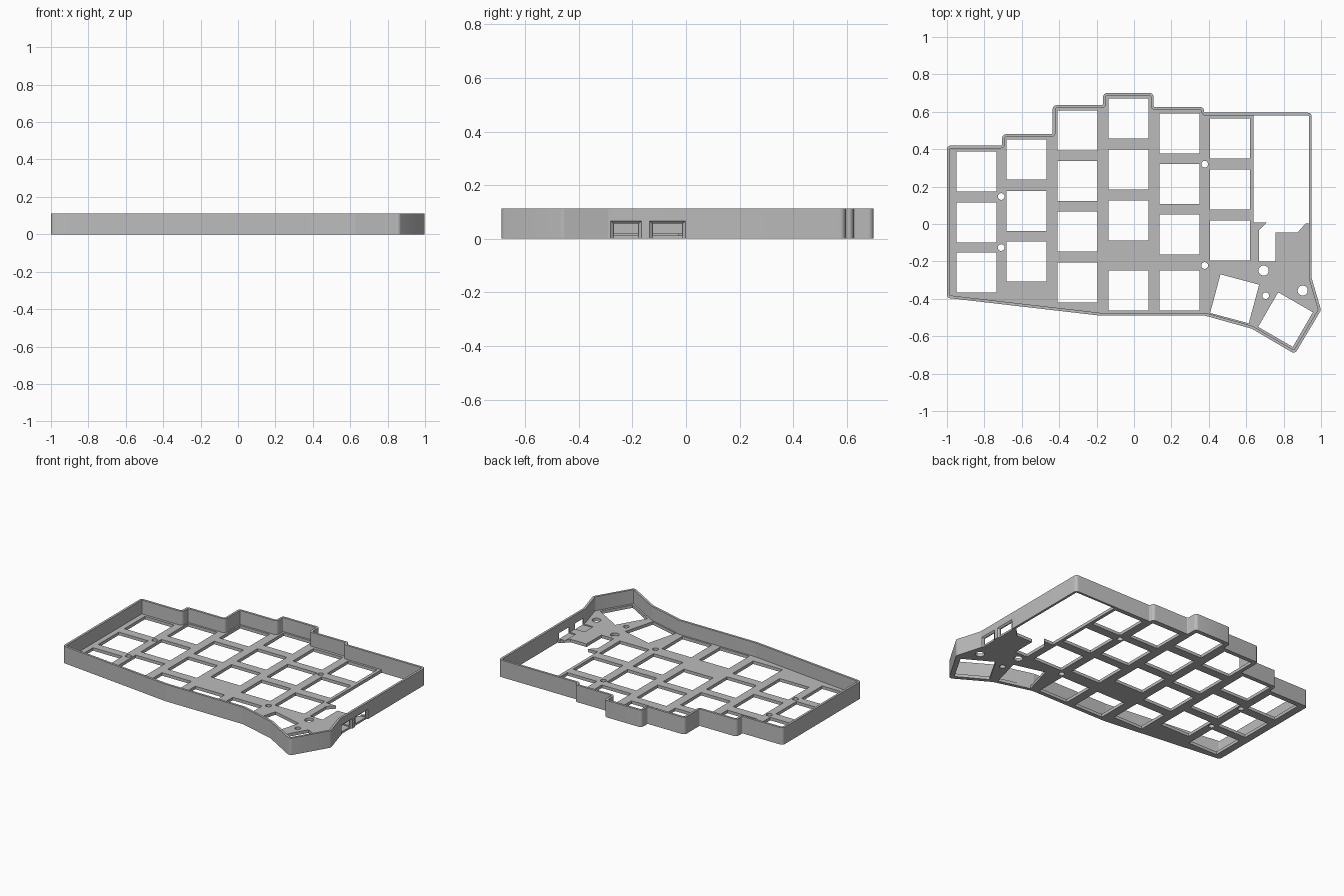
import bpy, bmesh
from math import radians, tan, cos, sin, pi
from mathutils import Vector

if "Cube" in bpy.data.objects:
    bpy.data.objects.remove(bpy.data.objects["Cube"])

HEIGHT, PLATE, WALL, KEY = 0.112, 0.02, 0.015, 0.214

grey = bpy.data.materials.new("plain_grey")
grey.use_nodes = True
grey.diffuse_color = (0.5, 0.5, 0.5, 1)
grey.node_tree.nodes["Principled BSDF"].inputs["Base Color"].default_value = (0.5, 0.5, 0.5, 1)


def loft(bm, ring_a, ring_b):
    """Closed solid between two matching rings of 3D points."""
    a = [bm.verts.new(p) for p in ring_a]
    b = [bm.verts.new(p) for p in ring_b]
    faces = [bm.faces.new(a), bm.faces.new(b[::-1])]
    for i in range(len(a)):
        j = (i + 1) % len(a)
        faces.append(bm.faces.new((a[j], a[i], b[i], b[j])))
    bmesh.ops.recalc_face_normals(bm, faces=faces)


def prism(bm, pts, z0, z1):
    loft(bm, [(p[0], p[1], z0) for p in pts], [(p[0], p[1], z1) for p in pts])


def finish(bm, name):
    mesh = bpy.data.meshes.new(name)
    bm.to_mesh(mesh)
    bm.free()
    mesh.materials.append(grey)
    obj = bpy.data.objects.new(name, mesh)
    bpy.context.collection.objects.link(obj)
    return obj


def cut(obj, cutter):
    mod = obj.modifiers.new("cut", "BOOLEAN")
    mod.operation, mod.solver, mod.object = "DIFFERENCE", "EXACT", cutter
    bpy.context.view_layer.objects.active = obj
    bpy.ops.object.modifier_apply(modifier=mod.name)
    bpy.data.objects.remove(cutter)


def rounded(corners, convex=0.02, concave=0.008, steps=5):
    """Round the corners of a counter-clockwise outline."""
    out = []
    for i, c in enumerate(corners):
        p = Vector(c)
        u = (Vector(corners[i - 1]) - p).normalized()
        v = (Vector(corners[(i + 1) % len(corners)]) - p).normalized()
        turn = pi - u.angle(v)
        radius = convex if v.cross(u) > 0 else concave
        reach = radius * tan(turn / 2)
        centre = p + (u + v).normalized() * radius / cos(turn / 2)
        start, end = p + u * reach - centre, p + v * reach - centre
        n = steps if turn > 0.6 else 2
        for k in range(n + 1):
            t = k / n
            arc = (start * sin((1 - t) * turn) + end * sin(t * turn)) / sin(turn)
            out.append(centre + arc)
    return out


def inset(pts, d):
    """Offset a counter-clockwise outline inwards."""
    out = []
    for i, p in enumerate(pts):
        e1 = (p - pts[i - 1]).normalized()
        e2 = (pts[(i + 1) % len(pts)] - p).normalized()
        n1, n2 = Vector((-e1.y, e1.x)), Vector((-e2.y, e2.x))
        out.append(p + (n1 + n2) * d / (1 + n1.dot(n2)))
    return out


def square(x, y, angle=0):
    r, a = KEY / 2 ** 0.5, radians(angle + 45)
    return [(x + r * cos(a + k * pi / 2), y + r * sin(a + k * pi / 2)) for k in range(4)]


def circle(x, y, r, n=24):
    return [(x + r * cos(2 * pi * k / n), y + r * sin(2 * pi * k / n)) for k in range(n)]


# Stepped case outline
outer = rounded([
    (-1, -0.395), (-0.18, -0.49), (0.38, -0.49), (0.63, -0.56), (0.86, -0.695),
    (1, -0.46), (0.95, -0.29), (0.95, 0.595), (0.375, 0.595), (0.375, 0.625),
    (0.105, 0.625), (0.105, 0.7), (-0.165, 0.7), (-0.165, 0.635), (-0.435, 0.635),
    (-0.435, 0.48), (-0.705, 0.48), (-0.705, 0.42), (-1, 0.42)])
inner = inset(outer, WALL)

# Port sockets: plate pocket start, low y, high y
PORTS = [(0.89, -0.123, -0.015), (0.865, -0.268, -0.179)]


def port_cutter():
    bm = bmesh.new()
    for x, y0, y1 in PORTS:
        prism(bm, [(x, y0), (0.97, y0), (0.97, y1), (x, y1)], 0.013, 0.056)
    return finish(bm, "port_cutter")


# Outer wall
bm = bmesh.new()
prism(bm, outer, 0, HEIGHT)
wall = finish(bm, "outer_wall")
bm = bmesh.new()
prism(bm, inner, -0.1, HEIGHT + 0.1)
cut(wall, finish(bm, "cavity_cutter"))
cut(wall, port_cutter())

# Flared recess around each port
bm = bmesh.new()
for x, y0, y1 in PORTS:
    rings = []
    for px, grow in ((0.941, 0.002), (0.952, 0.016)):
        a, b, top = y0 - grow, y1 + grow, 0.055 + grow * 0.8
        rings.append([(px, a, -0.01), (px, b, -0.01), (px, b, top), (px, a, top)])
    loft(bm, *rings)
cut(wall, finish(bm, "recess_cutter"))

# Switch plate with key openings
bm = bmesh.new()
prism(bm, inner, 0, PLATE)
plate = finish(bm, "switch_plate")

COLUMNS = {
    -0.843: (0.281, 0.008, -0.26),
    -0.575: (0.345, 0.07, -0.2),
    -0.303: (0.5, 0.23, -0.04, -0.313),
    -0.03: (0.565, 0.292, 0.019, -0.356),
    0.243: (0.484, 0.215, -0.056, -0.356),
    0.512: (0.458, 0.185, -0.088),
}
holes = [square(x, y) for x, ys in COLUMNS.items() for y in ys]
holes += [square(0.538, -0.4, -15), square(0.81, -0.511, -30)]

# Screw and peg holes
holes += [circle(x, y, 0.018) for x, y in
          ((-0.71, 0.147), (-0.71, -0.126), (0.378, 0.32), (0.378, -0.222), (0.704, -0.383))]
holes += [circle(x, y, 0.027) for x, y in ((0.693, -0.249), (0.902, -0.356))]

# Large controller bay
holes.append([
    (0.64, 0.65), (0.64, 0.008), (0.71, 0.008), (0.667, -0.035), (0.667, -0.2),
    (0.757, -0.2), (0.757, -0.045), (0.875, -0.045), (0.918, 0.003), (0.97, 0.003),
    (0.97, 0.65)])
bm = bmesh.new()
for h in holes:
    prism(bm, h, -0.05, 0.08)
cut(plate, finish(bm, "opening_cutter"))
cut(plate, port_cutter())

# Soft shading on the rounded corners
for obj in (wall, plate):
    bpy.ops.object.select_all(action="DESELECT")
    obj.select_set(True)
    bpy.context.view_layer.objects.active = obj
    bpy.ops.object.shade_smooth_by_angle(angle=radians(30))
